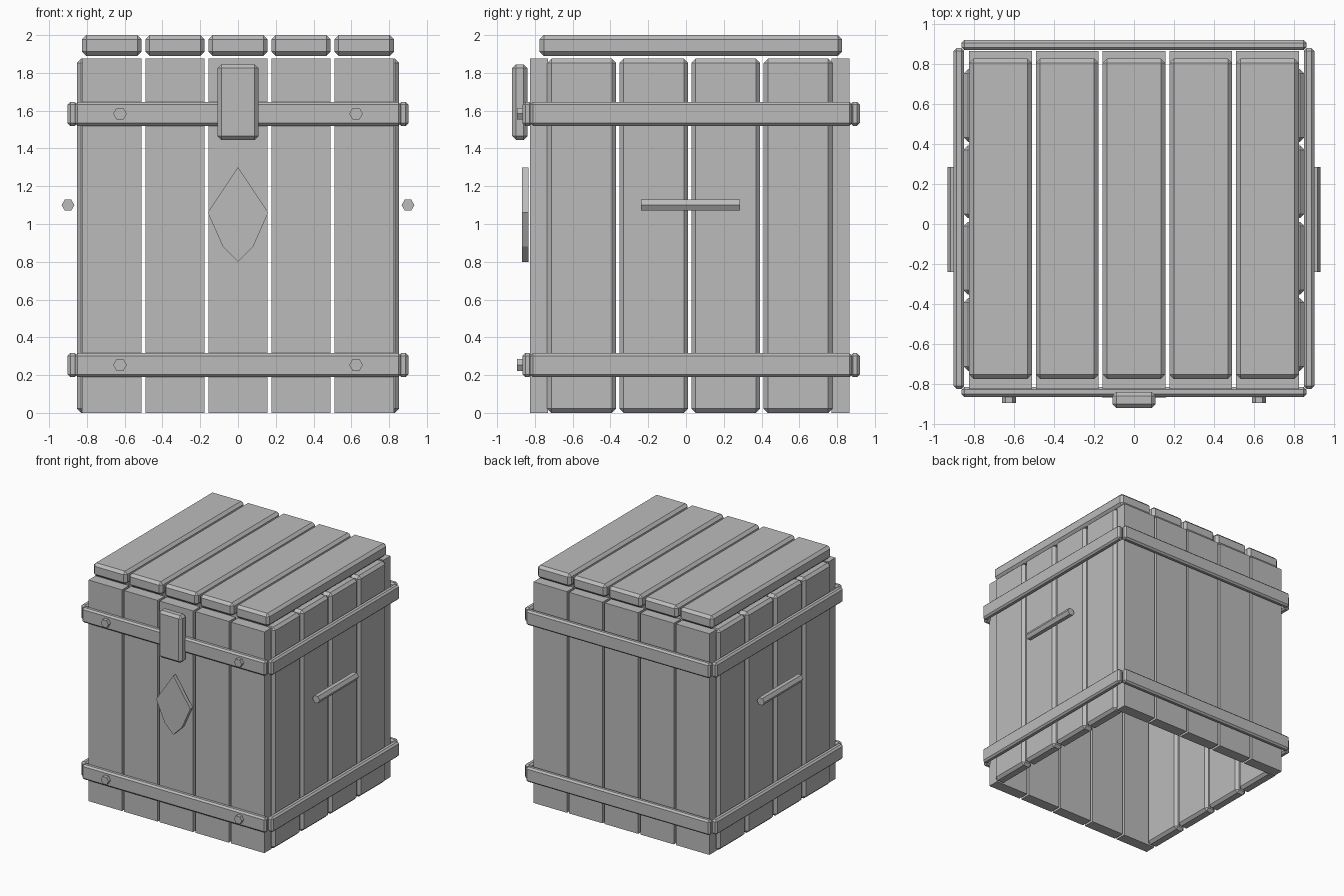
import bpy
import bmesh
from math import pi
from mathutils import Matrix

if "Cube" in bpy.data.objects:
    bpy.data.objects.remove(bpy.data.objects["Cube"])

GREY = (0.5, 0.5, 0.5, 1)
grey = bpy.data.materials.new("plain grey")
grey.use_nodes = True
grey.diffuse_color = GREY
grey.node_tree.nodes["Principled BSDF"].inputs["Base Color"].default_value = GREY


def finish(name, bm):
    bmesh.ops.recalc_face_normals(bm, faces=bm.faces)
    mesh = bpy.data.meshes.new(name)
    bm.to_mesh(mesh)
    bm.free()
    mesh.materials.append(grey)
    obj = bpy.data.objects.new(name, mesh)
    bpy.context.collection.objects.link(obj)
    return obj


def box(name, x, y, z, bevel=0.0):
    """Box from (low, high) ranges, with optional chamfered edges."""
    bm = bmesh.new()
    bmesh.ops.create_cube(bm, size=1)
    for v in bm.verts:
        v.co = [r[0] if c < 0 else r[1] for c, r in zip(v.co, (x, y, z))]
    if bevel:
        bmesh.ops.bevel(bm, geom=bm.edges[:], offset=bevel, segments=1,
                        affect='EDGES', clamp_overlap=True)
    return finish(name, bm)


def hex_rod(name, centre, radius, length):
    """Six-sided rod along y, with corners pointing sideways."""
    bm = bmesh.new()
    bmesh.ops.create_cone(bm, cap_ends=True, segments=6, radius1=radius,
                          radius2=radius, depth=length)
    turn = Matrix.Rotation(pi / 2, 4, 'X') @ Matrix.Rotation(pi / 2, 4, 'Z')
    bm.transform(Matrix.Translation(centre) @ turn)
    # Make sure a corner lies on the horizontal axis
    widest = max(abs(v.co.x - centre[0]) for v in bm.verts)
    if widest < radius * 0.95:
        bmesh.ops.rotate(bm, verts=bm.verts, cent=centre,
                         matrix=Matrix.Rotation(pi / 6, 3, 'Y'))
    return finish(name, bm)


HEIGHT = 1.875

# Front, back and lid planks
for i in range(5):
    mid = (i - 2) * 0.334
    span = (mid - 0.157, mid + 0.157)
    box(f"front_plank_{i + 1}", span, (-0.825, -0.73), (0, HEIGHT))
    box(f"back_plank_{i + 1}", span, (0.77, 0.865), (0, HEIGHT))
    box(f"lid_plank_{i + 1}", span, (-0.775, 0.827), (1.89, 2.0), 0.022)

# Side planks, bands and handles
for side, s in (("left", 1), ("right", -1)):
    def across(a, b):
        return tuple(sorted((s * a, s * b)))

    for i in range(4):
        mid = 0.02 + (i - 1.5) * 0.382
        box(f"{side}_plank_{i + 1}", across(0.75, 0.852),
            (mid - 0.182, mid + 0.182), (0, HEIGHT), 0.022)
    hex_rod(f"{side}_handle", (s * 0.9, 0.023, 1.1), 0.034, 0.525)

for level, low in (("lower", 0.19), ("upper", 1.52)):
    z = (low, low + 0.126)
    box(f"{level}_front_band", (-0.863, 0.863), (-0.865, -0.815), z, 0.014)
    box(f"{level}_back_band", (-0.863, 0.863), (0.87, 0.92), z, 0.014)
    for side, x in (("left", (0.85, 0.902)), ("right", (-0.902, -0.85))):
        box(f"{level}_{side}_band", x, (-0.825, 0.88), z, 0.014)
    for side, s in (("left", 1), ("right", -1)):
        hex_rod(f"{level}_{side}_bolt", (s * 0.625, -0.88, low + 0.064), 0.036, 0.03)

# Clasp
box("clasp", (-0.108, 0.108), (-0.92, -0.84), (1.445, 1.845), 0.02)

# Pointed lock plate
half = [(0, 1.3), (0.16, 1.06), (0.08, 0.88), (0, 0.8)]
outline = half + [(-x, z) for x, z in half[2:0:-1]]
bm = bmesh.new()
face = bm.faces.new([bm.verts.new((x, -0.868, z)) for x, z in outline])
ext = bmesh.ops.extrude_face_region(bm, geom=[face])
bmesh.ops.translate(bm, vec=(0, 0.033, 0),
                    verts=[g for g in ext["geom"] if isinstance(g, bmesh.types.BMVert)])
if not face.is_valid or len(bm.faces) < 8:
    bm.faces.new([v for v in bm.verts if v.co.y < -0.85])
finish("lock_plate", bm)
